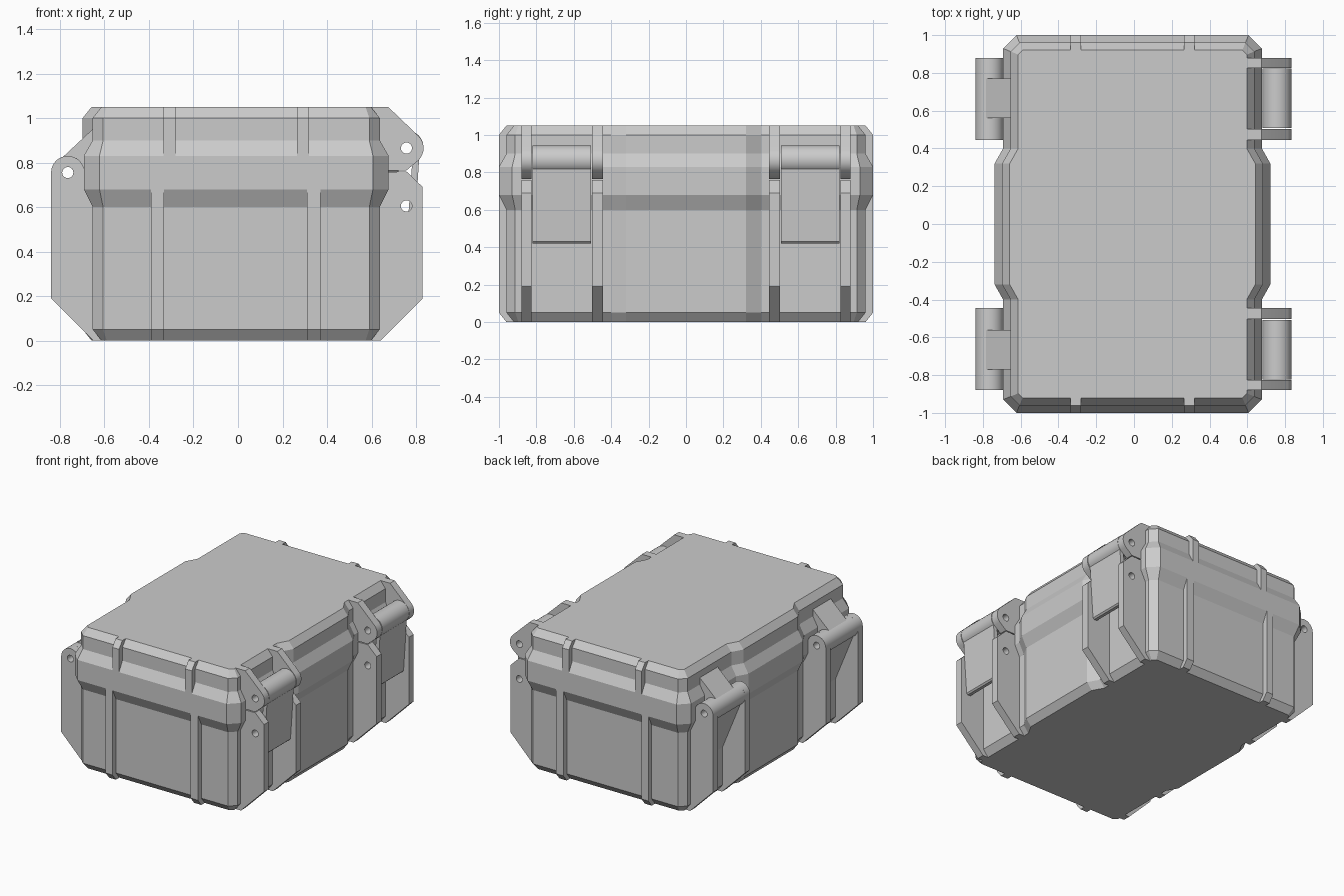
import bpy, bmesh
from math import sin, cos, radians

if "Cube" in bpy.data.objects:
    bpy.data.objects.remove(bpy.data.objects["Cube"])


def arc(cx, cz, r, a0, a1, n=12):
    return [(cx + r * cos(radians(a0 + (a1 - a0) * i / n)),
             cz + r * sin(radians(a0 + (a1 - a0) * i / n))) for i in range(n + 1)]


def circle(cx, cz, r, n=24):
    return arc(cx, cz, r, 0, 360, n)[:-1]


def prism(name, loops, a, b, axis='Y', smooth=False):
    """Extrude a profile (outline plus holes) from a to b along X or Y."""
    cu = bpy.data.curves.new(name, 'CURVE')
    cu.dimensions, cu.fill_mode = '2D', 'BOTH'
    cu.extrude = abs(b - a) / 2
    for pts in loops:
        sp = cu.splines.new('POLY')
        sp.points.add(len(pts) - 1)
        for p, q in zip(sp.points, pts):
            p.co = (q[0], q[1], 0, 1)
        sp.use_cyclic_u = True
        sp.use_smooth = False
    ob = bpy.data.objects.new(name, cu)
    bpy.context.collection.objects.link(ob)
    mid = (a + b) / 2
    ob.location = (mid, 0, 0) if axis == 'X' else (0, mid, 0)
    ob.rotation_euler = (radians(90), 0, radians(90) if axis == 'X' else 0)
    bpy.ops.object.select_all(action='DESELECT')
    bpy.context.view_layer.objects.active = ob
    ob.select_set(True)
    bpy.ops.object.convert(target='MESH')
    if smooth:
        bpy.ops.object.shade_smooth_by_angle(angle=radians(30))
    return ob


def outline(d):
    """Case outline with cut corners and bulged long sides, grown by d."""
    hx, hy, c = 0.645 + d, 0.96 + d, 0.047 + 0.586 * d
    half = [(hx - c, -hy), (hx, -hy + c), (hx, -0.40), (hx + 0.045, -0.32),
            (hx + 0.045, 0.32), (hx, 0.40), (hx, hy - c), (hx - c, hy)]
    return [(x - 0.008, y) for x, y in half + [(-x, -y) for x, y in half]]


def shell(name, levels):
    bm = bmesh.new()
    rings = [[bm.verts.new((x, y, z)) for x, y in outline(d)] for z, d in levels]
    n = len(rings[0])
    for r0, r1 in zip(rings, rings[1:]):
        for i in range(n):
            j = (i + 1) % n
            bm.faces.new((r0[i], r0[j], r1[j], r1[i]))
    bm.faces.new(rings[0][::-1])
    bm.faces.new(rings[-1])
    me = bpy.data.meshes.new(name)
    bm.to_mesh(me)
    bm.free()
    bpy.context.collection.objects.link(bpy.data.objects.new(name, me))


# Main case and lid
shell("case_body", [(0, -0.04), (0.05, 0), (0.60, 0), (0.68, 0.04), (0.757, 0.04)])
shell("case_lid", [(0.757, 0.04), (0.83, 0.04), (0.90, 0), (1.0, 0), (1.05, -0.04)])

# Vertical ribs on both short ends
lid_rib = [(0.9, 1.05), (0.96, 1.05), (1.0, 1.0), (1.0, 0.83), (0.9, 0.83)]
body_rib = [(0.9, 0), (0.96, 0), (1.0, 0.05), (1.0, 0.68), (0.9, 0.68)]
for s in (-1, 1):
    for name, prof, spans in (("lid_rib", lid_rib, ((-0.335, -0.28), (0.265, 0.32))),
                              ("body_rib", body_rib, ((-0.39, -0.333), (0.31, 0.37)))):
        for a, b in spans:
            prism(name, [[(s * y, z) for y, z in prof]], a, b, 'X')

# Latch profiles (right side)
LX, LZ, R, HOLE = 0.757, 0.865, 0.077, 0.025
lid_bracket = [(0.58, 0.765), (0.58, 1.05), (0.675, 1.05)] + \
    arc(LX, LZ, R, 43, -45, 8) + [(0.757, 0.765)]
body_bracket = [(0.58, 0), (0.58, 0.755), (0.757, 0.76), (0.83, 0.69),
                (0.83, 0.19), (0.64, 0)]
latch_plate = [(0.785, 0.83), (0.815, 0.83), (0.788, 0.43), (0.778, 0.42), (0.755, 0.42)]

# Hinge profiles (left side)
HX, HZ = -0.765, 0.755
hinge_plate = [(-0.60, 0), (-0.65, 0), (-0.84, 0.19)] + \
    arc(HX, HZ, 0.075, 180, 0, 16) + [(-0.69, 0.70), (-0.60, 0.70)]
hinge_arm = [(-0.785, 0.827), (-0.60, 1.0), (-0.60, 0.75), (-0.70, 0.75), (-0.735, 0.80)]
hinge_brace = [(-0.62, 0.25), (-0.80, 0.69), (-0.74, 0.69), (-0.62, 0.50)]

for s in (-1, 1):
    # Bracket pairs either side of every latch and hinge
    for a, b in ((0.445, 0.503), (0.825, 0.88)):
        prism("lid_latch_bracket", [lid_bracket, circle(LX, LZ, HOLE)],
              s * a, s * b, smooth=True)
        prism("body_latch_bracket", [body_bracket, circle(LX, 0.605, HOLE)],
              s * a, s * b, smooth=True)
        prism("hinge_plate", [hinge_plate, circle(HX, HZ, HOLE)],
              s * a, s * b, smooth=True)
    # Latch barrel with hanging plate
    prism("latch_barrel", [circle(LX, LZ + 0.003, R), circle(LX, LZ, HOLE)],
          s * 0.508, s * 0.822, smooth=True)
    prism("latch_plate", [latch_plate], s * 0.508, s * 0.822)
    # Hinge barrel, lid arm and brace
    prism("hinge_barrel", [circle(HX, HZ, 0.075), circle(HX, HZ, HOLE)],
          s * 0.503, s * 0.825, smooth=True)
    prism("hinge_arm", [hinge_arm], s * 0.56, s * 0.77)
    prism("hinge_brace", [hinge_brace], s * 0.503, s * 0.825)
